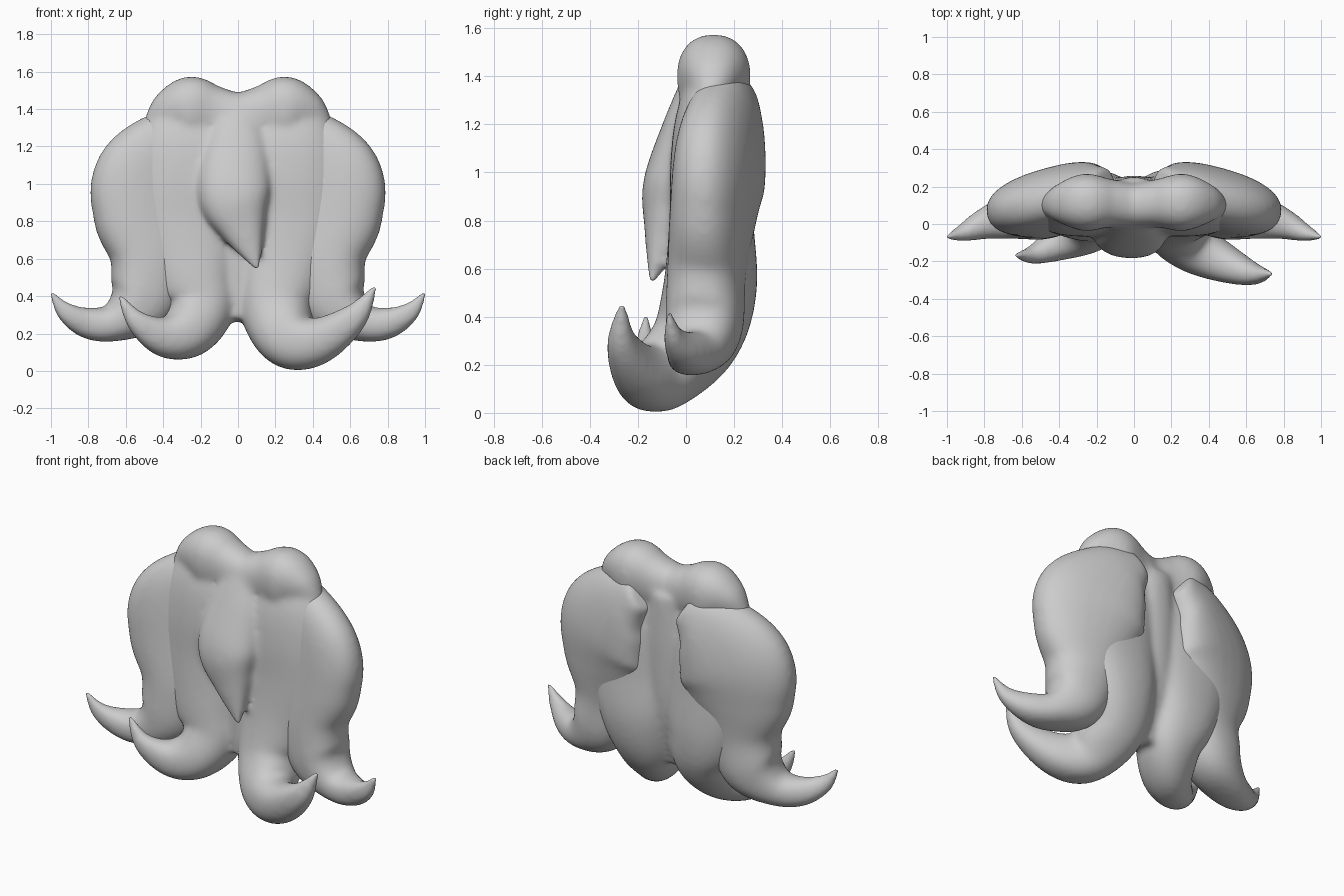
import bpy, math
from mathutils import Vector

if "Cube" in bpy.data.objects:
    bpy.data.objects.remove(bpy.data.objects["Cube"])

mat = bpy.data.materials.new("hair grey")
mat.diffuse_color = (0.6, 0.6, 0.6, 1)
mat.use_nodes = True
mat.node_tree.nodes["Principled BSDF"].inputs["Base Color"].default_value = mat.diffuse_color
SIDES, STEPS = 28, 8


def spline(pts):
    """Smooth interpolation through (x, y, z, half width, half depth) stations."""
    out = []
    for i in range(len(pts) - 1):
        a, b, c, d = (pts[max(0, min(len(pts) - 1, i + k))] for k in (-1, 0, 1, 2))
        for s in range(STEPS):
            t = s / STEPS
            out.append([0.5 * (2 * q + (r - p) * t + (2 * p - 5 * q + 4 * r - u) * t * t
                               + (3 * q - p - 3 * r + u) * t ** 3)
                        for p, q, r, u in zip(a, b, c, d)])
    out.append(list(pts[-1]))
    return out


def lock(pts, tilt=0.0):
    """Swept oval lock of hair; tilt turns the oval about the path."""
    rows = spline(pts)
    verts, faces = [], []
    for i, row in enumerate(rows):
        a, b = rows[max(0, i - 1)], rows[min(len(rows) - 1, i + 1)]
        tan = (Vector(b[:3]) - Vector(a[:3])).normalized()
        wide = Vector((0, 1, 0)).cross(tan).normalized()
        deep = tan.cross(wide)
        ang = tilt * (1 - i / (len(rows) - 1))
        wide, deep = (wide * math.cos(ang) + deep * math.sin(ang),
                      deep * math.cos(ang) - wide * math.sin(ang))
        for k in range(SIDES):
            th = 2 * math.pi * k / SIDES
            c, s = math.cos(th), math.sin(th)
            c, s = (math.copysign(abs(v) ** 0.88, v) for v in (c, s))
            verts.append(Vector(row[:3]) + wide * c * max(row[3], .005)
                         + deep * s * max(row[4], .005))
    for i in range(len(rows) - 1):
        for k in range(SIDES):
            p, q = i * SIDES + k, i * SIDES + (k + 1) % SIDES
            faces.append((p, q, q + SIDES, p + SIDES))
    faces.append(tuple(reversed(range(SIDES))))
    faces.append(tuple(range(len(verts) - SIDES, len(verts))))
    return verts, faces


def make(name, pieces):
    """Join the pieces and fuse them into one soft surface."""
    verts, faces = [], []
    for v, f in pieces:
        n = len(verts)
        verts += v
        faces += [tuple(j + n for j in face) for face in f]
    mesh = bpy.data.meshes.new(name)
    mesh.from_pydata(verts, [], faces)
    mesh.materials.append(mat)
    for p in mesh.polygons:
        p.use_smooth = True
    ob = bpy.data.objects.new(name, mesh)
    bpy.context.collection.objects.link(ob)
    r = ob.modifiers.new("fuse", 'REMESH')
    r.mode, r.voxel_size, r.use_smooth_shade = 'VOXEL', 0.014, True
    s = ob.modifiers.new("soften", 'SMOOTH')
    s.factor, s.iterations = 0.5, 24
    return ob


def mirror(pts):
    return [(-p[0],) + tuple(p[1:]) for p in pts]


# Front locks: shared upper part, different curls at the ends
upper = [(.22, .115, 1.42, .2, .09), (.245, .1, 1.24, .28, .14), (.26, .1, 1.05, .31, .165),
         (.27, .105, .8, .31, .175)]
right_front = upper + [
    (.23, .1, .52, .25, .195), (.21, .04, .31, .195, .185), (.285, -.1, .165, .16, .145),
    (.44, -.19, .165, .125, .115), (.625, -.265, .29, .075, .065), (.735, -.265, .455, .014, .018)]
left_front = mirror(upper) + [
    (-.24, .1, .53, .25, .19), (-.2, .07, .35, .19, .18), (-.27, -.02, .215, .15, .15),
    (-.4, -.1, .185, .11, .1), (-.54, -.165, .265, .062, .05), (-.635, -.165, .405, .014, .018)]

# Twin crown bumps as one tube across the top
half = [(.48, .1, 1.3, .04, .04), (.375, .11, 1.37, .125, .115), (.26, .115, 1.395, .18, .155),
        (.13, .11, 1.37, .155, .13)]
crown = half + [(0, .1, 1.35, .14, .12)] + mirror(half)[::-1]

# Central fringe with a pointed tip
fringe = [(0, .07, 1.42, .1, .07), (-.01, .0, 1.18, .17, .1), (-.02, -.055, .94, .195, .125),
          (.03, -.09, .75, .12, .085), (.107, -.143, .54, .014, .014)]

# Filling strand joining the front locks in the middle
fill = [(0, .16, 1.36, .12, .09), (0, .13, 1.0, .15, .13), (0, .1, .6, .13, .14),
        (0, .06, .27, .06, .09)]

make("front_hair", [lock(p) for p in (right_front, left_front, crown, fringe, fill)])

# Side locks, broad at the top, turned back towards the middle and flicked outwards
side = [(.15, .22, 1.32, .1, .08), (.29, .18, 1.215, .24, .135), (.43, .14, 1.01, .35, .165),
        (.465, .11, .8, .315, .165), (.465, .085, .57, .22, .16), (.52, .075, .37, .185, .16),
        (.66, .04, .26, .105, .125), (.8, .0, .255, .085, .085), (.92, -.05, .315, .055, .045),
        (1.005, -.07, .425, .013, .013)]
make("right_side_lock", [lock(side, .33)])
make("left_side_lock", [lock(mirror(side), -.33)])
